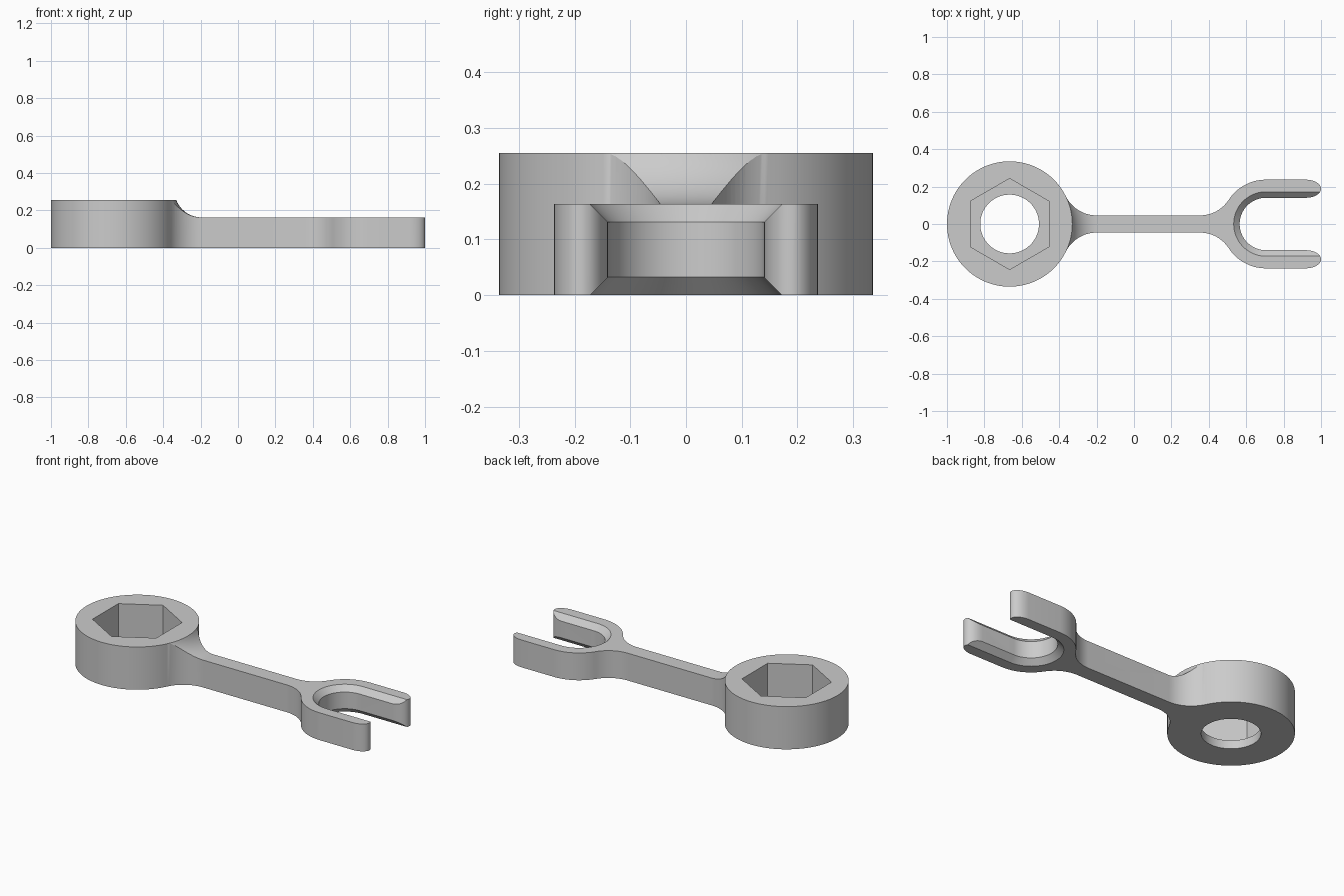
import bpy, bmesh, math
from math import cos, sin, pi

if "Cube" in bpy.data.objects:
    bpy.data.objects.remove(bpy.data.objects["Cube"], do_unlink=True)

RING_X, RING_R, RING_H = -0.665, 0.335, 0.255
FORK_X, FORK_R, SLOT_R = 0.705, 0.237, 0.14
BAR_Y, BAR_H, FILLET = 0.046, 0.163, 0.184
FLOOR = 0.05

steel = bpy.data.materials.new("grey steel")
steel.use_nodes = True
GREY = (0.6, 0.6, 0.6, 1)
steel.diffuse_color = GREY
steel.node_tree.nodes["Principled BSDF"].inputs["Base Color"].default_value = GREY


def loft(name, sections):
    """Closed solid through equal-length loops of 3D points."""
    bm = bmesh.new()
    loops = [[bm.verts.new(p) for p in s] for s in sections]
    n = len(loops[0])
    for a, b in zip(loops, loops[1:]):
        for i in range(n):
            j = (i + 1) % n
            bm.faces.new((a[i], a[j], b[j], b[i]))
    bm.faces.new(loops[0])
    bm.faces.new(loops[-1])
    bmesh.ops.recalc_face_normals(bm, faces=bm.faces)
    me = bpy.data.meshes.new(name)
    bm.to_mesh(me)
    bm.free()
    me.materials.append(steel)
    ob = bpy.data.objects.new(name, me)
    bpy.context.collection.objects.link(ob)
    return ob


def prism(name, outline, z0, z1):
    return loft(name, [[(x, y, z) for x, y in outline] for z in (z0, z1)])


def arc(cx, cy, rx, a0, a1, n, ry=None):
    ry = rx if ry is None else ry
    return [(cx + rx * cos(a0 + (a1 - a0) * i / n),
             cy + ry * sin(a0 + (a1 - a0) * i / n)) for i in range(n + 1)]


def circle(r, n, start=0):
    return arc(RING_X, 0, r, start, start + 2 * pi, n)[:-1]


def combine(target, tool, operation):
    mod = target.modifiers.new(operation.lower(), "BOOLEAN")
    mod.operation, mod.object, mod.solver = operation, tool, "EXACT"
    bpy.context.view_layer.objects.active = target
    bpy.ops.object.modifier_apply(modifier=mod.name)
    bpy.data.objects.remove(tool, do_unlink=True)


# Handle and fork: half outline from ring to fork tip, then mirrored
def fillet_span(r):
    return math.sqrt((r + FILLET) ** 2 - (BAR_Y + FILLET) ** 2)


rise = BAR_Y + FILLET
ring_span, fork_span = fillet_span(RING_R), fillet_span(FORK_R)
ring_a, fork_a = math.atan2(rise, ring_span), math.atan2(rise, fork_span)
wall = (FORK_R - SLOT_R) / 2
half = [(-0.41, 0.147)]
half += arc(RING_X + ring_span, rise, FILLET, pi + ring_a, 1.5 * pi, 16)
half += arc(FORK_X - fork_span, rise, FILLET, -pi / 2, -fork_a, 16)
half += arc(FORK_X, 0, FORK_R, pi - fork_a, pi / 2, 16)[1:]
half += arc(0.92, SLOT_R + wall, 0.08, pi / 2, -pi / 2, 16, wall)
half += [(FORK_X, SLOT_R)]
body = prism("handle_and_fork", half + [(x, -y) for x, y in reversed(half)], 0, RING_H)

# Curved step that lowers the handle beside the ring
R = 0.145
step_end = RING_R + 0.135
profile = [(0.2, RING_H - 0.004), (RING_R - 0.002, RING_H - 0.004)]
profile += arc(step_end, BAR_H + R, R, pi + math.asin((R - 0.092) / R), 1.5 * pi, 14)
profile += [(1.9, BAR_H), (1.9, 0.4), (0.2, 0.4)]
sweep = [[(RING_X + r * cos(a), r * sin(a), z) for r, z in profile]
         for a in [-0.7 + 1.4 * i / 48 for i in range(49)]]
combine(body, loft("step_cutter", sweep), "DIFFERENCE")

# Fork slot with chamfered upper and lower rims
bevel = 0.032
slot = []
for z, grow in ((-0.02, bevel + 0.02), (0, bevel), (bevel, 0), (BAR_H - bevel, 0),
                (BAR_H, bevel), (BAR_H + 0.02, bevel + 0.02)):
    r = SLOT_R + grow
    pts = arc(FORK_X, 0, r, pi / 2, 1.5 * pi, 40) + [(1.2, -r), (1.2, r)]
    slot.append([(x, y, z) for x, y in pts])
combine(body, loft("slot_cutter", slot), "DIFFERENCE")

# Ring head with hexagonal socket and round through hole
head = prism("wrench", circle(RING_R, 96), 0, RING_H)
combine(head, body, "UNION")
combine(head, prism("socket_cutter", circle(0.243, 6, pi / 6), FLOOR, 0.4), "DIFFERENCE")
combine(head, prism("hole_cutter", circle(0.157, 64), -0.1, FLOOR + 0.1), "DIFFERENCE")

bpy.ops.object.select_all(action="DESELECT")
head.select_set(True)
bpy.context.view_layer.objects.active = head
bpy.ops.object.shade_smooth_by_angle(angle=math.radians(25))
